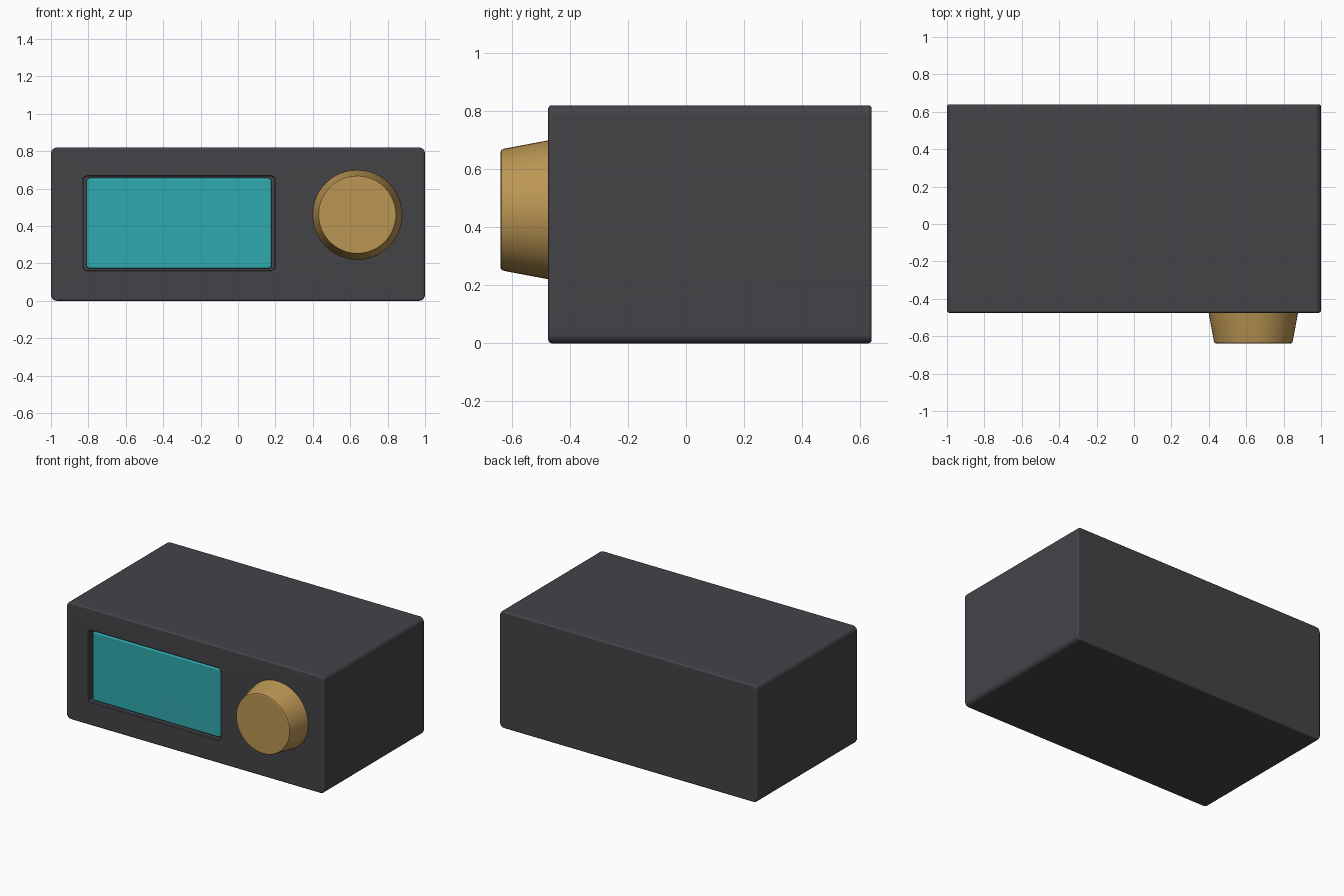
import bpy, bmesh, math

if "Cube" in bpy.data.objects:
    bpy.data.objects.remove(bpy.data.objects["Cube"])


def material(name, rgb):
    m = bpy.data.materials.new(name)
    m.diffuse_color = (*rgb, 1.0)
    m.use_nodes = True
    m.node_tree.nodes["Principled BSDF"].inputs["Base Color"].default_value = m.diffuse_color
    return m


def ring(bm, y, x0, x1, z0, z1, r, steps):
    """Rounded rectangle of vertices in the plane at depth y."""
    verts = []
    corners = [(x1 - r, z1 - r), (x0 + r, z1 - r), (x0 + r, z0 + r), (x1 - r, z0 + r)]
    for i, (cx, cz) in enumerate(corners):
        for s in range(steps + 1):
            a = math.pi / 2 * (i + s / steps)
            verts.append(bm.verts.new((cx + r * math.cos(a), y, cz + r * math.sin(a))))
    return verts


def loft(name, rings, mat, steps=4, weighted=True):
    """Skin a list of (y, x0, x1, z0, z1, radius) rings and cap both ends."""
    bm = bmesh.new()
    loops = [ring(bm, *r, steps) for r in rings]
    for a, b in zip(loops, loops[1:]):
        n = len(a)
        for i in range(n):
            j = (i + 1) % n
            bm.faces.new((a[i], a[j], b[j], b[i]))
    bm.faces.new(loops[0])
    bm.faces.new(loops[-1])
    bmesh.ops.remove_doubles(bm, verts=bm.verts, dist=1e-5)
    bmesh.ops.recalc_face_normals(bm, faces=bm.faces)
    me = bpy.data.meshes.new(name)
    bm.to_mesh(me)
    bm.free()
    me.materials.append(mat)
    ob = bpy.data.objects.new(name, me)
    bpy.context.collection.objects.link(ob)
    bpy.ops.object.select_all(action='DESELECT')
    ob.select_set(True)
    bpy.context.view_layer.objects.active = ob
    bpy.ops.object.shade_smooth_by_angle(angle=math.radians(35))
    if weighted:
        wn = ob.modifiers.new("flat_sides", 'WEIGHTED_NORMAL')
        wn.keep_sharp = True
    return ob


def inset(y, box, d, r):
    x0, x1, z0, z1 = box
    return (y, x0 + d, x1 - d, z0 + d, z1 - d, r)


def edge(y, inward, box, e, r):
    """Rings that round an end edge; inward is the y direction into the part."""
    out = []
    for k in range(4):
        a = math.pi / 2 * k / 3
        d = e * (1 - math.sin(a))
        out.append(inset(y + inward * e * (1 - math.cos(a)), box, d, r - d))
    return out


charcoal = material("charcoal", (0.058, 0.056, 0.064))
teal = material("teal", (0.030, 0.400, 0.425))
gold = material("gold", (0.50, 0.305, 0.088))

# Case: back edge, front edge, then the recessed window
case_box = (-1.0, 1.0, 0.0, 0.82)
window = (-0.83, 0.20, 0.16, 0.67)
FRONT, BACK = -0.475, 0.64
rings = edge(BACK, -1, case_box, 0.012, 0.032)
rings += edge(FRONT, 1, case_box, 0.012, 0.032)[::-1]
rings += [inset(FRONT, window, 0, 0.024),
          inset(FRONT + 0.006, window, 0.005, 0.02),
          inset(FRONT + 0.04, window, 0.005, 0.02)]
loft("case", rings, charcoal)

# Display panel sitting in the window
screen_box = (-0.81, 0.18, 0.172, 0.656)
loft("display", [inset(FRONT + 0.045, screen_box, 0, 0.018)]
     + edge(FRONT + 0.014, 1, screen_box, 0.012, 0.018)[::-1], teal)

# Tapered dial
def disc(y, r):
    return (y, 0.638 - r, 0.638 + r, 0.46 - r, 0.46 + r, r)

loft("dial", [disc(-0.46, 0.242), disc(-0.625, 0.211), disc(-0.635, 0.207),
              disc(-0.64, 0.199)], gold, steps=12)
